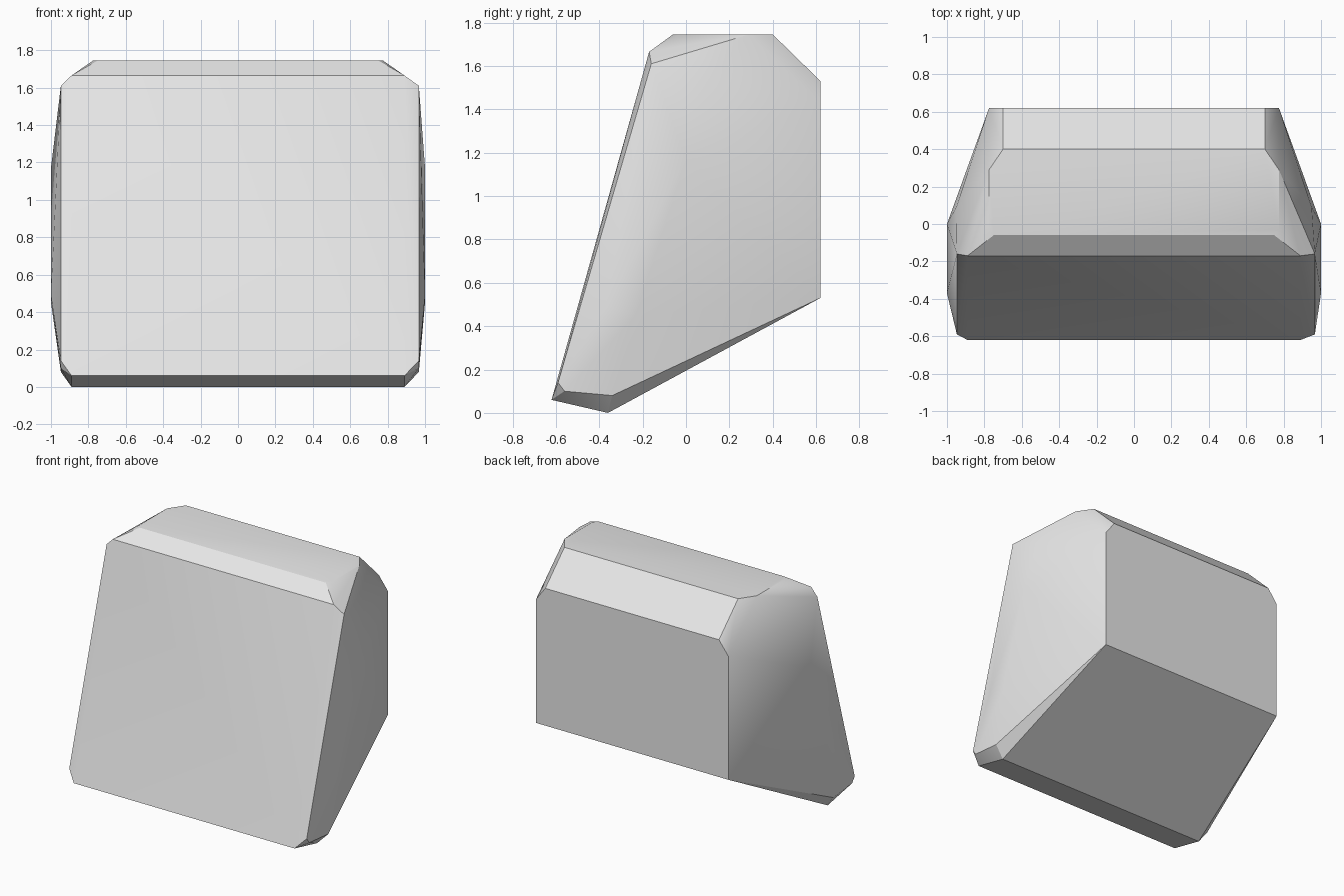
import bpy
import bmesh
import math

cube = bpy.data.objects.get("Cube")
if cube:
    bpy.data.objects.remove(cube, do_unlink=True)

grey = bpy.data.materials.new("light grey")
grey.use_nodes = True
colour = (0.8, 0.8, 0.8, 1)
grey.diffuse_color = colour
grey.node_tree.nodes["Principled BSDF"].inputs["Base Color"].default_value = colour

# Side profile as (half width, y, z): the ends of the long bevelled edges
profile = [
    (0.89, -0.62, 0.06), (0.89, -0.36, 0.0),
    (0.775, 0.62, 0.53), (0.70, 0.62, 1.53),
    (0.70, 0.40, 1.745), (0.75, -0.06, 1.745), (0.89, -0.17, 1.665),
]
# Softened corners and bulge of each flank
flank = [
    (0.775, 0.62, 1.43), (0.775, 0.29, 1.745), (0.775, -0.03, 1.745),
    (0.95, 0.09, 1.52), (1.0, 0.0, 1.17),
    (1.0, -0.23, 0.45), (1.0, -0.37, 0.49),
]
# Corners at the front, which reach slightly further on the left side
front_corners = [(-0.16, 1.61), (-0.59, 0.14), (-0.56, 0.10), (-0.34, 0.08)]


def build_block(name):
    bm = bmesh.new()
    for side, reach in ((1, 0.967), (-1, 0.947)):
        for x, y, z in profile + flank:
            bm.verts.new((side * x, y, z))
        for y, z in front_corners:
            bm.verts.new((side * reach, y, z))
    # Skin the points, then merge flat triangles into clean faces
    bmesh.ops.convex_hull(bm, input=list(bm.verts))
    loose = [v for v in bm.verts if not v.link_faces]
    bmesh.ops.delete(bm, geom=loose, context='VERTS')
    bmesh.ops.dissolve_limit(bm, angle_limit=math.radians(1),
                             verts=list(bm.verts), edges=list(bm.edges))
    bmesh.ops.recalc_face_normals(bm, faces=list(bm.faces))
    mesh = bpy.data.meshes.new(name)
    bm.to_mesh(mesh)
    bm.free()
    mesh.materials.append(grey)
    obj = bpy.data.objects.new(name, mesh)
    bpy.context.collection.objects.link(obj)
    return obj


block = build_block("bevelled_block")
bpy.ops.object.select_all(action='DESELECT')
block.select_set(True)
bpy.context.view_layer.objects.active = block
bpy.ops.object.shade_smooth_by_angle(angle=math.radians(25))
